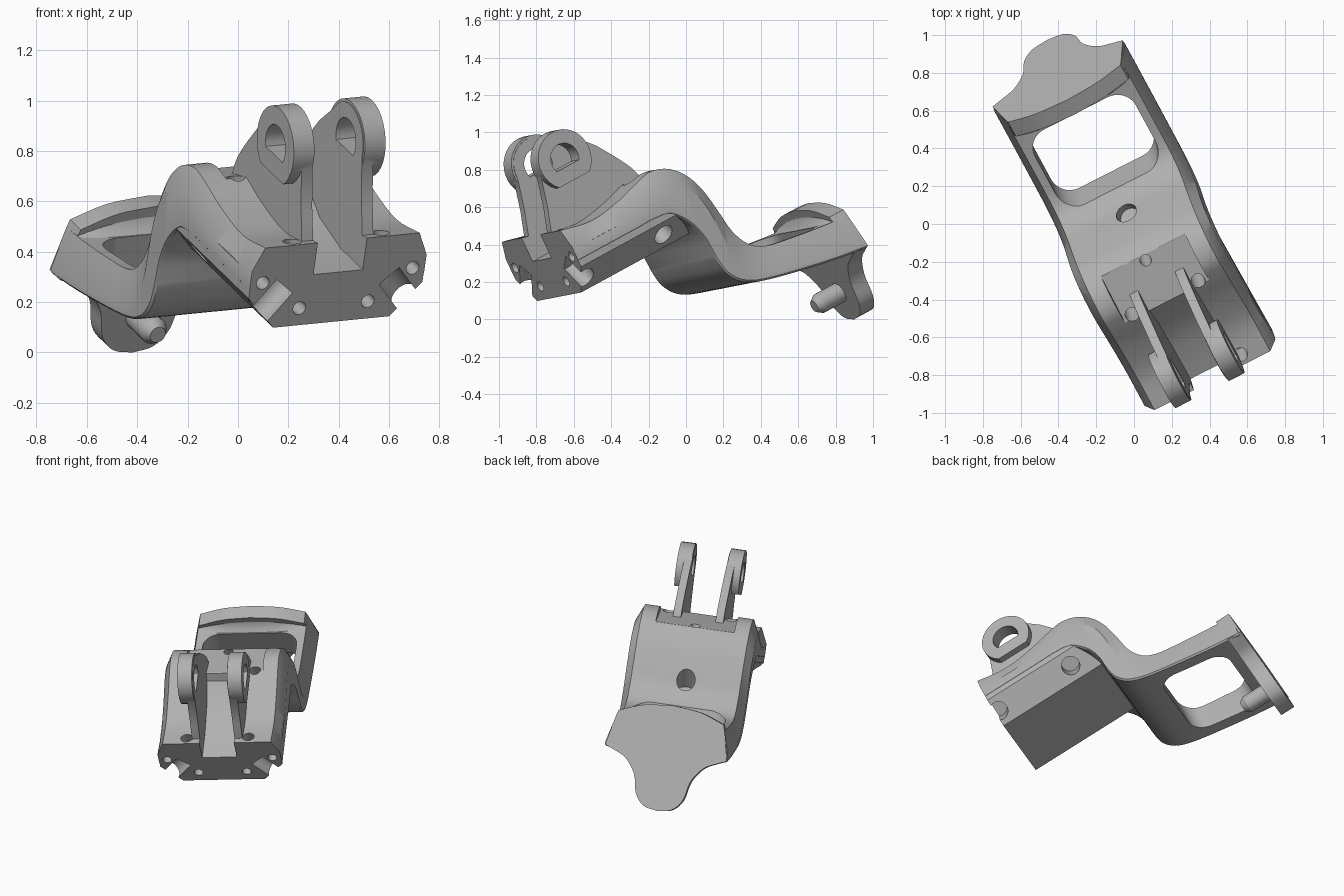
import bpy, bmesh, math
from mathutils import Vector, Matrix

cube = bpy.data.objects.get("Cube")
if cube:
    bpy.data.objects.remove(cube)

# Tilted frame of the bracket: across, along, up
up = Vector((0.125, -0.421, 0.90)).normalized()
along = Vector((-0.443, 0.787, 0.43))
along = (along - up * along.dot(up)).normalized()
across = along.cross(up)
FRAME = Matrix((across, along, up)).transposed()
CENTRE = 0.033

metal = bpy.data.materials.new("plain grey")
metal.use_nodes = True
grey = (0.44, 0.44, 0.44, 1)
metal.diffuse_color = grey
metal.node_tree.nodes["Principled BSDF"].inputs["Base Color"].default_value = grey


def place(s, t, n):
    return FRAME @ Vector((s + CENTRE, t, n))


def finish(name, bm):
    bmesh.ops.recalc_face_normals(bm, faces=bm.faces)
    mesh = bpy.data.meshes.new(name)
    bm.to_mesh(mesh)
    bm.free()
    mesh.materials.append(metal)
    ob = bpy.data.objects.new(name, mesh)
    bpy.context.collection.objects.link(ob)
    return ob


def loft(name, rings):
    bm = bmesh.new()
    rows = [[bm.verts.new(place(*p)) for p in ring] for ring in rings]
    k = len(rows[0])
    for a, b in zip(rows, rows[1:]):
        for i in range(k):
            j = (i + 1) % k
            bm.faces.new((a[i], a[j], b[j], b[i]))
    bm.faces.new(rows[0])
    bm.faces.new(rows[-1])
    return finish(name, bm)


def prism(name, pts, axis, a, b):
    def put(p, d):
        q = list(p)
        q.insert("stn".index(axis), d)
        return q
    return loft(name, [[put(p, d) for p in pts] for d in (a, b)])


def rod(name, stations, sides=28):
    # stations: (point, radius) along a straight line
    d = (Vector(stations[-1][0]) - Vector(stations[0][0])).normalized()
    e = d.orthogonal().normalized()
    f = d.cross(e)
    angles = [math.tau * i / sides for i in range(sides)]
    return loft(name, [[Vector(p) + r * (math.cos(a) * e + math.sin(a) * f) for a in angles]
                       for p, r in stations])


def spline(pts, steps=4):
    pts = [Vector(p) for p in pts]
    ext = [2 * pts[0] - pts[1]] + pts + [2 * pts[-1] - pts[-2]]
    out = []
    for a, b, c, d in zip(ext, ext[1:], ext[2:], ext[3:]):
        for i in range(steps):
            x = i / steps
            out.append(0.5 * (2 * b + (c - a) * x + (2 * a - 5 * b + 4 * c - d) * x * x
                              + (3 * b - a - 3 * c + d) * x ** 3))
    return out + [pts[-1]]


def combine(ob, other, operation):
    mod = ob.modifiers.new(operation, 'BOOLEAN')
    mod.operation = operation
    mod.solver = 'EXACT'
    mod.object = other
    dg = bpy.context.evaluated_depsgraph_get()
    mesh = bpy.data.meshes.new_from_object(ob.evaluated_get(dg))
    ob.modifiers.clear()
    ob.data = mesh
    bpy.data.objects.remove(other)


def arc(ct, cn, r, start, end, count=24):
    return [(ct + r * math.cos(math.radians(start + (end - start) * i / count)),
             cn + r * math.sin(math.radians(start + (end - start) * i / count)))
            for i in range(count + 1)]


# Goose-neck body: top and bottom lines, bevelled section
top = spline([(-.645, .80), (-.45, .765), (-.25, .79), (-.1, .83), (0, .845), (.1, .81), (.18, .73),
              (.23, .62), (.26, .48), (.285, .35), (.34, .25), (.43, .195), (.6, .165), (.8, .14), (.945, .13)])
low = spline([(-.645, .61), (-.45, .61), (-.25, .61), (-.12, .61), (-.02, .59), (.06, .50), (.098, .40),
              (.105, .32), (.11, .25), (.13, .17), (.19, .095), (.3, .045), (.5, 0), (.75, -.045), (.945, -.07)])
rings = []
for a, b in zip(top, low):
    d = (b - a).normalized()
    # the upper bevel deepens toward the rear strap
    deep = .1 + .08 * min(1, max(0, (a.x - .2) * 3))
    c = a + d * min(deep, (b - a).length * .85)
    half = [(.345, a), (.39, c), (.39, b - d * .01), (.38, b)]
    rings.append([(s, *p) for s, p in half] + [(-s, *p) for s, p in reversed(half)])
body = loft("clamp_body", rings)

# Clamp underside with slanted flanks
keel = [(.26, .44), (.3885, .58), (.3885, .68)]
keel += [(-s, n) for s, n in reversed(keel)]
combine(body, prism("keel", keel, 't', -.645, .13), 'UNION')

# Channel between the lugs and flat on the hump
combine(body, prism("channel", [(-.7, .66), (-.45, .66), (-.25, .70), (-.12, .78), (-.05, .95), (-.7, .95)],
                    's', -.11, .11), 'DIFFERENCE')
combine(body, prism("flat", [(-.16, .92), (-.12, .84), (.19, .738), (.26, .92)], 's', -.25, .25), 'DIFFERENCE')

# Rounded window in the rear strap
window = []
for cs, ct, start in ((.19, .69, 0), (-.19, .69, 90), (-.19, .46, 180), (.19, .46, 270)):
    window += arc(cs, ct, .11, start, start + 90, 8)
combine(body, prism("window", window, 'n', -.4, .5), 'DIFFERENCE')

# Bolt holes from above, wide bores in the flanks, holes in the front face
for side in (-1, 1):
    for t, bore_t in ((-.59, -.62), (-.075, -.085)):
        holes = [rod("bolt_hole", [((side * .197, t, .95), .037), ((side * .197, t, .64), .037)]),
                 rod("flank_bore", [((side * .40, bore_t, .42), .058), ((side * .234, bore_t, .62), .058)])]
        for hole in holes:
            combine(body, hole, 'DIFFERENCE')
    for s, n in ((.335, .645), (.153, .516)):
        combine(body, rod("front_hole", [((side * s, -.7, n), .028), ((side * s, -.5, n), .028)]), 'DIFFERENCE')

# Blind slanted hole in the neck and small hole in the hump
combine(body, rod("neck_hole", [((0, .37, .505), .058), ((0, .19, .325), .058)]), 'DIFFERENCE')
combine(body, rod("hump_hole", [((0, .14, .9), .03), ((0, .14, .62), .03)]), 'DIFFERENCE')

# End plate with an arched top and a lower tongue, leaning slightly
edge = spline([(0, -.43), (.09, -.41), (.15, -.34), (.18, -.22), (.25, -.125), (.34, -.08)])
edge += [Vector(p) for p in ((.388, -.06), (.345, .13))]
edge += spline([(.335, .165), (.18, .22), (0, .24)])
outline = edge + [Vector((-p.x, p.y)) for p in reversed(edge[1:-1])]
plate = loft("end_plate", [[(p.x, t - .07 * p.y, p.y) for p in outline] for t in (.862, .958)])

# Arched slope rising from the window to the plate
slope = []
for t, height in ((.80, .135), (.825, .155), (.845, .185), (.865, .23)):
    crown = [(.345 * x / 10, t, .13 + (height - .13) * (1 - (x / 10.4) ** 2)) for x in range(-10, 11)]
    slope.append([(-.345, t, -.03)] + crown + [(.345, t, -.03)])
combine(plate, loft("slope", slope), 'UNION')

# Locating pin
pin = rod("pin", [((0, .92, -.265), .056), ((0, .745, -.265), .056), ((0, .71, -.265), .034)])

# Lugs: curved fin, outer ring boss with a cut-off foot, D-shaped hole
parts = [body, plate, pin]
RING_T, RING_N = -.368, 1.107
fin = spline([(-.625, .70), (-.60, .80), (-.56, .92)]) + arc(RING_T, RING_N, .148, 185, 30)
fin += spline([(-.14, 1.08), (-.05, .955), (.0, .87), (.02, .80), (.025, .72)])
boss = arc(RING_T, RING_N, .16, -50, 230)
hole = arc(RING_T, RING_N, .085, -28, 208)
for side, label in ((1, "left"), (-1, "right")):
    lug = prism(label + "_lug", [tuple(p) for p in fin], 's', side * .11, side * .16)
    combine(lug, prism("boss", boss, 's', side * .113, side * .205), 'UNION')
    combine(lug, prism("hole", hole, 's', side * .05, side * .3), 'DIFFERENCE')
    parts.append(lug)

# Smooth curves, sharp edges
for ob in parts:
    bpy.ops.object.select_all(action='DESELECT')
    ob.select_set(True)
    bpy.context.view_layer.objects.active = ob
    bpy.ops.object.shade_smooth_by_angle(angle=math.radians(28))
